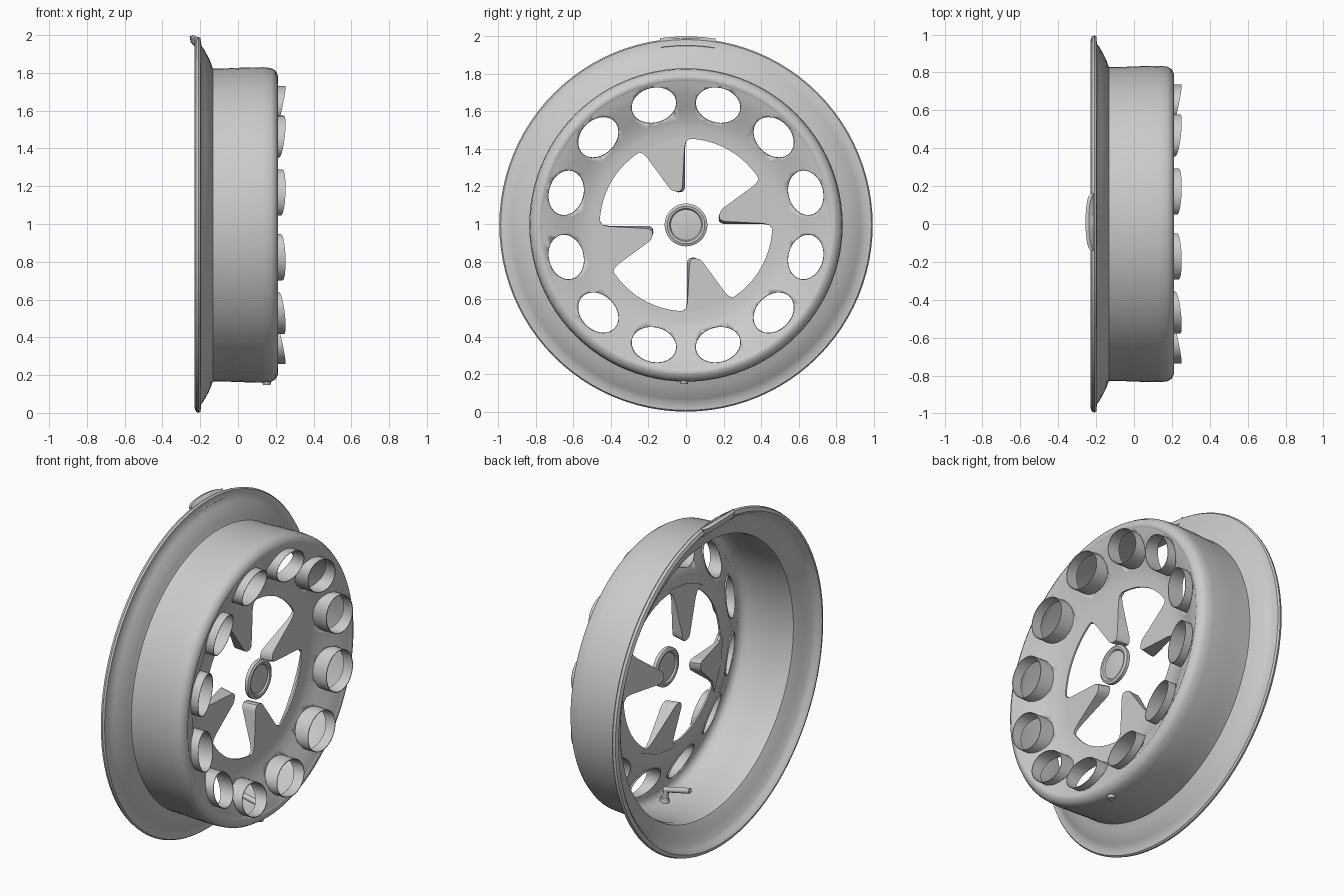
import bpy, bmesh
from math import sin, cos, pi, radians, sqrt

if "Cube" in bpy.data.objects:
    bpy.data.objects.remove(bpy.data.objects["Cube"])

CZ = 0.995  # axle height; the axle runs along x


def finish(name, bm, angle=40):
    bmesh.ops.recalc_face_normals(bm, faces=bm.faces)
    me = bpy.data.meshes.new(name)
    bm.to_mesh(me)
    bm.free()
    ob = bpy.data.objects.new(name, me)
    bpy.context.collection.objects.link(ob)
    bpy.ops.object.select_all(action='DESELECT')
    ob.select_set(True)
    bpy.context.view_layer.objects.active = ob
    bpy.ops.object.shade_smooth_by_angle(angle=radians(angle))
    return ob


def skin(bm, rings, closed=False, caps=False):
    """Join successive vertex rings with quads."""
    rs = [[bm.verts.new(p) for p in r] for r in rings]
    n = len(rs[0])
    for i in range(len(rs) if closed else len(rs) - 1):
        a, b = rs[i], rs[(i + 1) % len(rs)]
        for j in range(n):
            k = (j + 1) % n
            bm.faces.new((a[j], a[k], b[k], b[j]))
    if caps:
        bm.faces.new(rs[0])
        bm.faces.new(rs[-1])


def lathe(name, profile, n=96, caps=False):
    """Spin (x, radius) points around the axle."""
    bm = bmesh.new()
    rings = [[(x, r * cos(2 * pi * j / n), CZ + r * sin(2 * pi * j / n)) for j in range(n)]
             for x, r in profile]
    skin(bm, rings, closed=not caps, caps=caps)
    return finish(name, bm)


# rim barrel with back flange and rounded front shoulder
lathe("rim_barrel", [
    (-0.222, 0.99), (-0.208, 0.995), (-0.198, 0.988), (-0.196, 0.952), (-0.18, 0.93),
    (-0.158, 0.89), (-0.143, 0.858), (-0.137, 0.838), (-0.132, 0.828), (-0.08, 0.828), (0.0, 0.832),
    (0.13, 0.835), (0.175, 0.831), (0.198, 0.817), (0.21, 0.795), (0.212, 0.78),
    (0.205, 0.768), (0.195, 0.768), (0.193, 0.79), (0.173, 0.812), (0.12, 0.822), (0.0, 0.82),
    (-0.11, 0.817), (-0.14, 0.823), (-0.153, 0.845), (-0.17, 0.885), (-0.19, 0.928),
    (-0.205, 0.948), (-0.22, 0.957), (-0.23, 0.97)])

# wheel disc: dished ring, deepest near the central opening
front = [(0.207, 0.775), (0.199, 0.745), (0.182, 0.695), (0.14, 0.615), (0.115, 0.555),
         (0.106, 0.51), (0.104, 0.46)]
disc = lathe("wheel_disc", front + [(x - 0.01, r) for x, r in reversed(front)])


def oval(ang, a, b, x_in, x_out, n=40):
    """Oval ring whose x runs from x_in (hub side) to x_out (rim side)."""
    pts = []
    for j in range(n):
        t, r = a * cos(2 * pi * j / n), 0.661 + b * sin(2 * pi * j / n)
        x = x_in + (x_out - x_in) * (r - 0.565) / 0.192
        pts.append((x, r * cos(ang) - t * sin(ang), CZ + r * sin(ang) + t * cos(ang)))
    return pts


# vent holes cut through the disc
hole_angles = [radians(15 + 30 * k) for k in range(12)]
bm = bmesh.new()
for ang in hole_angles:
    skin(bm, [oval(ang, 0.121, 0.093, 0, 0), oval(ang, 0.121, 0.093, 0.3, 0.3)], caps=True)
cutter = finish("vent_cutter", bm)
cutter.hide_render = True
mod = disc.modifiers.new("vents", 'BOOLEAN')
mod.object = cutter
mod.solver = 'EXACT'
bpy.context.view_layer.objects.active = disc
bpy.ops.object.modifier_apply(modifier=mod.name)
bpy.data.objects.remove(cutter)

# oval vent tubes, both ends following the dish
bm = bmesh.new()
for ang in hole_angles:
    skin(bm, [oval(ang, 0.124, 0.096, 0.105, 0.195), oval(ang, 0.124, 0.096, 0.21, 0.252),
              oval(ang, 0.12, 0.092, 0.21, 0.252), oval(ang, 0.12, 0.092, 0.105, 0.195)],
         closed=True)
finish("vent_tubes", bm)

# four lopsided teeth pointing at the hub
tooth = [(-0.29, 0.40), (-0.255, 0.388), (-0.23, 0.38), (-0.205, 0.355), (-0.095, 0.205),
         (-0.08, 0.187), (-0.055, 0.178), (-0.033, 0.18), (-0.021, 0.195), (-0.018, 0.22),
         (-0.008, 0.41), (0.0, 0.445), (0.03, 0.465), (0.0, 0.48), (-0.15, 0.46)]
bm = bmesh.new()
for k in range(4):
    c, s = cos(-k * pi / 2), sin(-k * pi / 2)
    front, back = [], []
    for y, z in tooth:
        near = max(0, min(1, (0.46 - sqrt(y * y + z * z)) / 0.25))  # 1 at the tip
        yb, zb = y + 0.014 * near, z - 0.004 * near
        front.append((0.104, y * c - z * s, CZ + y * s + z * c))
        back.append((0.09 - 0.065 * near, yb * c - zb * s, CZ + yb * s + zb * c))
    skin(bm, [front, back], caps=True)
finish("disc_teeth", bm)

# hub cap: ring with a shallow centre on both sides
side = [(0.01, 0.01), (0.009, 0.05), (0.005, 0.082), (0.014, 0.088), (0.017, 0.10), (0.01, 0.114)]
lathe("hub_cap", [(0.135 + x, r) for x, r in side] + [(0.135 - x, r) for x, r in reversed(side)],
      n=48, caps=True)

# balance weight clipped on the top of the flange
bm = bmesh.new()
rings = []
for i in range(17):
    t = -1 + i / 8
    a = radians(90 - 0.6 - 8.6 * t)
    bulge = sqrt(max(0.0, 1 - t * t))
    xo = -0.23 - 0.026 * bulge
    sec = [(-0.2, 0.95), (-0.194, 0.957), (-0.21, 0.992), (xo + 0.018, 1.005),
           (xo, 0.998), (xo + 0.006, 0.965), (-0.222, 0.948)]
    rings.append([(x, r * cos(a), CZ + r * sin(a)) for x, r in sec])
skin(bm, rings, caps=True)
finish("balance_weight", bm)


# valve: stub outside, base and bent stem inside
def rod(bm, p, q, r0, r1, n=16):
    along_x = abs(q[0] - p[0]) > abs(q[2] - p[2])
    rings = []
    for o, r in ((p, r0), (q, r1)):
        ring = []
        for j in range(n):
            u, v = r * cos(2 * pi * j / n), r * sin(2 * pi * j / n)
            ring.append((o[0], o[1] + u, o[2] + v) if along_x else (o[0] + u, o[1] + v, o[2]))
        rings.append(ring)
    skin(bm, rings, caps=True)


bm = bmesh.new()
y = -0.01
rod(bm, (0.152, y, 0.148), (0.152, y, 0.17), 0.02, 0.025)
rod(bm, (0.15, y, 0.165), (0.15, y, 0.2), 0.03, 0.024)
rod(bm, (0.147, y, 0.195), (0.135, y, 0.255), 0.018, 0.016)
rod(bm, (0.15, y, 0.248), (-0.02, y, 0.285), 0.016, 0.016)
finish("valve", bm)
